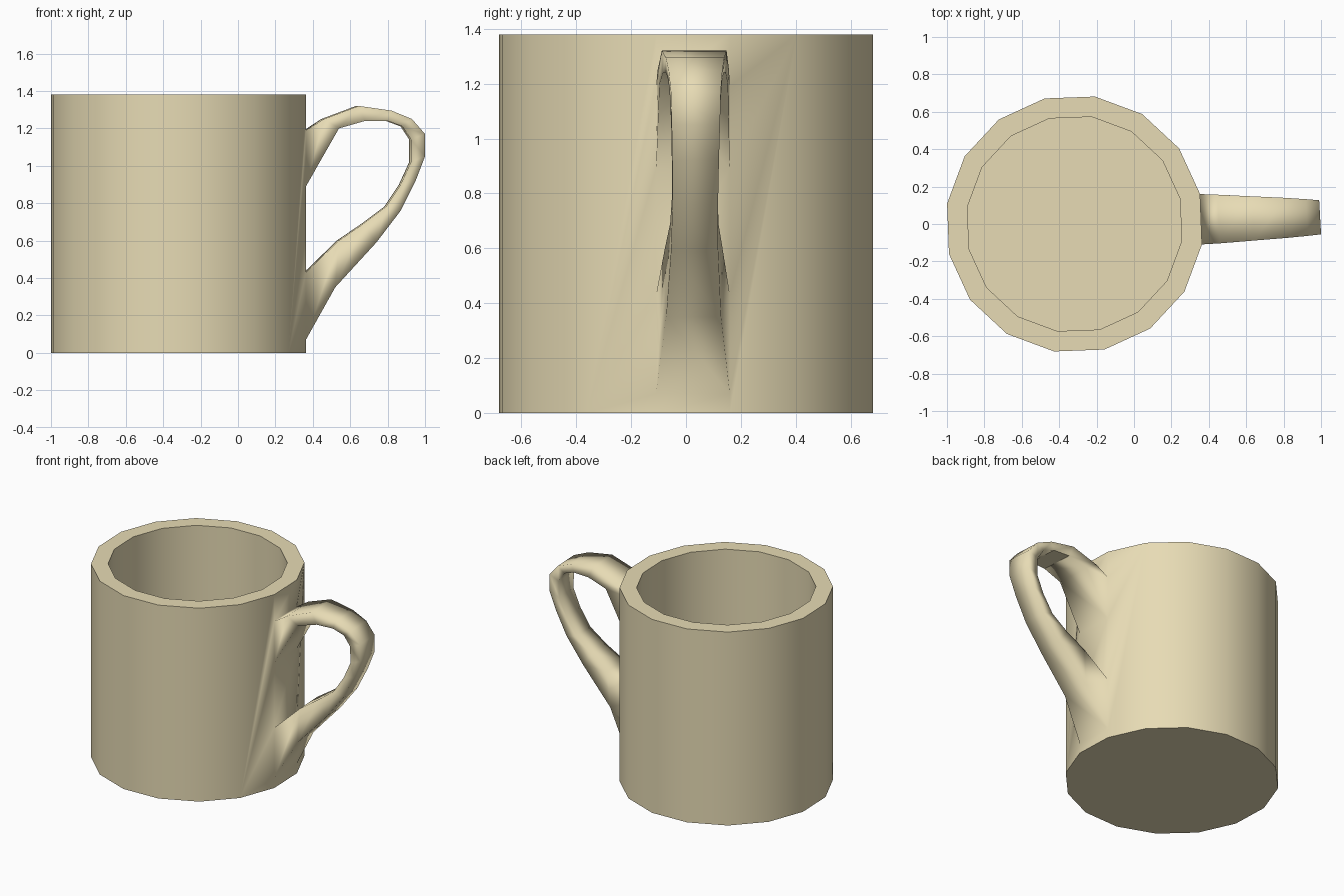
import bpy, bmesh, math

if "Cube" in bpy.data.objects:
    bpy.data.objects.remove(bpy.data.objects["Cube"])

CX, R_OUT, R_IN, HEIGHT, FLOOR = -0.318, 0.69, 0.58, 1.38, 0.10
SIDES, START = 16, math.radians(-9.1)
# heights where the handle's lower and upper roots meet the wall
ROOTS = [0.07, 0.43, 0.89, 1.19]

bm = bmesh.new()


def column(i, radius, heights):
    a = START + 2 * math.pi * i / SIDES
    x, y = CX + radius * math.cos(a), radius * math.sin(a)
    return [bm.verts.new((x, y, z)) for z in heights]


# Cup: columns 0 and 1 carry extra vertices for the handle roots
outer = [column(i, R_OUT, [0] + (ROOTS if i < 2 else []) + [HEIGHT]) for i in range(SIDES)]
inner = [column(i, R_IN, [FLOOR, HEIGHT]) for i in range(SIDES)]
a, b = outer[0], outer[1]
for k in (0, 2, 4):
    bm.faces.new((a[k], b[k], b[k + 1], a[k + 1]))
for i in range(SIDES):
    j = (i + 1) % SIDES
    if i:
        bm.faces.new(outer[i][::-1] + outer[j])
    bm.faces.new((inner[i][0], inner[i][1], inner[j][1], inner[j][0]))
    bm.faces.new((outer[i][-1], outer[j][-1], inner[j][-1], inner[i][-1]))
bm.faces.new([c[0] for c in reversed(outer)])
bm.faces.new([c[0] for c in inner])

# Handle stations: outer x, z, half width, inner x, z, half width
STATIONS = [
    (0.46, 1.25, 0.130, 0.54, 1.20, 0.125),
    (0.645, 1.32, 0.118, 0.68, 1.24, 0.115),
    (0.82, 1.295, 0.107, 0.80, 1.24, 0.105),
    (0.93, 1.25, 0.098, 0.88, 1.21, 0.098),
    (1.00, 1.17, 0.091, 0.925, 1.14, 0.092),
    (1.00, 1.05, 0.088, 0.925, 1.02, 0.088),
    (0.95, 0.92, 0.085, 0.87, 0.90, 0.085),
    (0.87, 0.76, 0.083, 0.79, 0.78, 0.084),
    (0.74, 0.59, 0.086, 0.67, 0.69, 0.088),
    (0.52, 0.35, 0.100, 0.54, 0.60, 0.105),
]


def corner(x, z, half, side):
    mid = 0.025 + 0.017 * (x - 0.36)
    return bm.verts.new((x - (0.055 * 2 * half if side > 0 else 0), mid + side * half, z))


rings = [(a[4], b[4], b[3], a[3])]
for xo, zo, wo, xi, zi, wi in STATIONS:
    rings.append((corner(xo, zo, wo, -1), corner(xo, zo, wo, 1),
                  corner(xi, zi, wi, 1), corner(xi, zi, wi, -1)))
rings.append((a[1], b[1], b[2], a[2]))
for p, q in zip(rings, rings[1:]):
    for k in range(4):
        m = (k + 1) % 4
        bm.faces.new((p[k], q[k], q[m], p[m]))

# Smooth everywhere, with crisp rim, base and floor edges
bmesh.ops.recalc_face_normals(bm, faces=bm.faces[:])
for f in bm.faces:
    f.smooth = True
for e in bm.edges:
    flat = [f for f in e.link_faces if abs(f.normal.z) > 0.999]
    if len(flat) == 1:
        e.smooth = False

mesh = bpy.data.meshes.new("mug")
bm.to_mesh(mesh)
bm.free()
mug = bpy.data.objects.new("mug", mesh)
bpy.context.collection.objects.link(mug)

# Pale cream glaze
glaze = bpy.data.materials.new("cream_glaze")
glaze.diffuse_color = (0.80, 0.71, 0.46, 1)
glaze.use_nodes = True
glaze.node_tree.nodes["Principled BSDF"].inputs["Base Color"].default_value = glaze.diffuse_color
mesh.materials.append(glaze)
